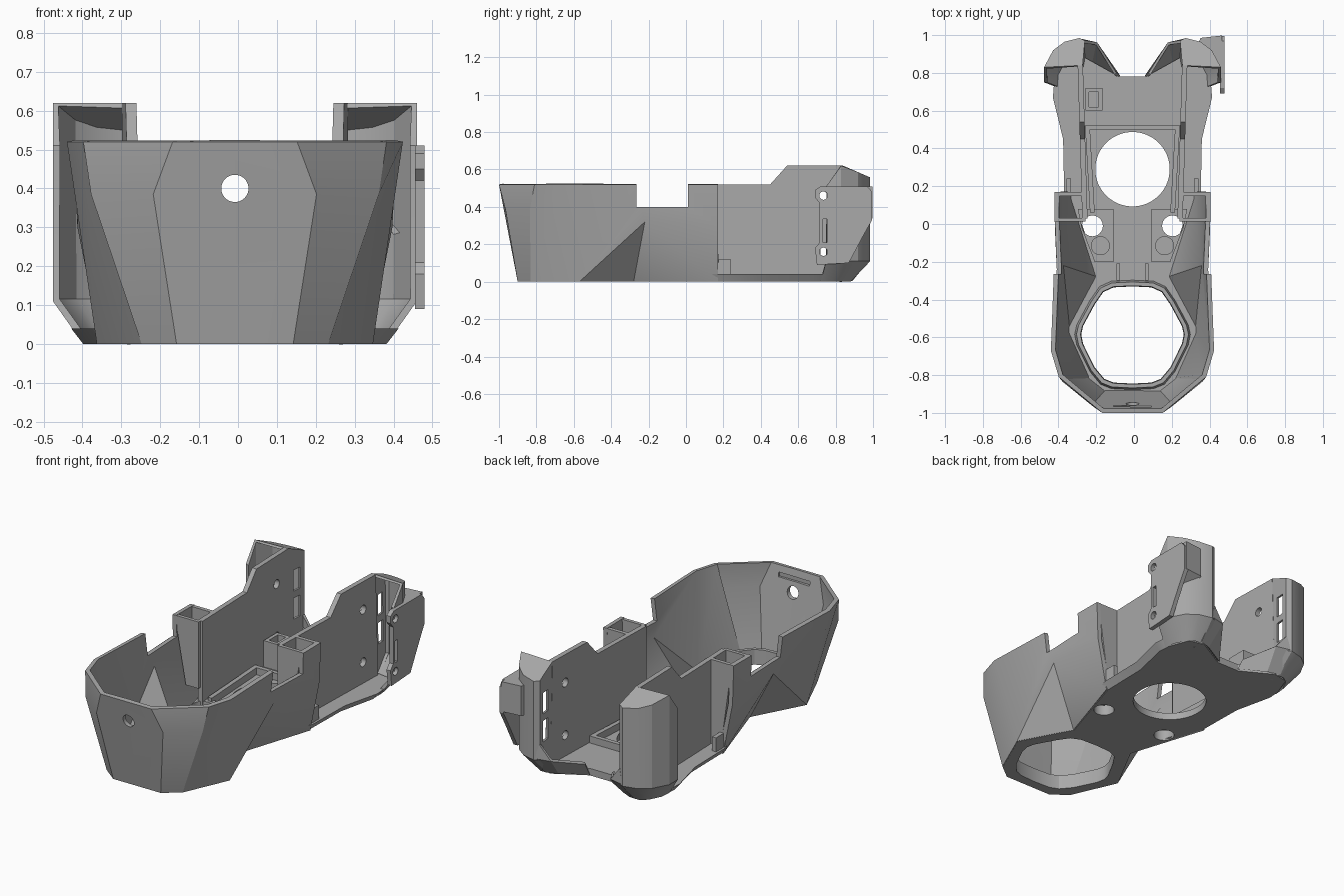
import bpy, bmesh, math
from mathutils import Vector

cube = bpy.data.objects.get("Cube")
if cube:
    bpy.data.objects.remove(cube, do_unlink=True)

grey = bpy.data.materials.new("matte grey")
grey.use_nodes = True
colour = (0.4, 0.4, 0.4, 1)
grey.diffuse_color = colour
grey.node_tree.nodes["Principled BSDF"].inputs["Base Color"].default_value = colour


def activate(obj):
    bpy.ops.object.select_all(action='DESELECT')
    obj.select_set(True)
    bpy.context.view_layer.objects.active = obj


def build(name, verts, faces, fix=True):
    mesh = bpy.data.meshes.new(name)
    mesh.from_pydata(verts, [], faces)
    if fix:
        bm = bmesh.new()
        bm.from_mesh(mesh)
        bmesh.ops.recalc_face_normals(bm, faces=bm.faces)
        bm.to_mesh(mesh)
        bm.free()
    mesh.materials.append(grey)
    obj = bpy.data.objects.new(name, mesh)
    bpy.context.collection.objects.link(obj)
    return obj


def loft(name, low, high):
    """Closed solid between two matching loops of 3D points."""
    n = len(low)
    sides = [(i, (i + 1) % n, n + (i + 1) % n, n + i) for i in range(n)]
    ends = [tuple(range(n))[::-1], tuple(range(n, 2 * n))]
    return build(name, list(low) + list(high), sides + ends)


def slab(name, plan, z0, z1):
    return loft(name, [(x, y, z0) for x, y in plan], [(x, y, z1) for x, y in plan])


def box(name, x, y, z):
    return slab(name, [(x[0], y[0]), (x[1], y[0]), (x[1], y[1]), (x[0], y[1])], *z)


def cylinder(name, centre, radius, depth, axis='Z', sides=40):
    pts = [(radius * math.cos(2 * math.pi * i / sides),
            radius * math.sin(2 * math.pi * i / sides)) for i in range(sides)]
    place = {'Z': lambda a, b, d: (a, b, d), 'X': lambda a, b, d: (d, a, b),
             'Y': lambda a, b, d: (a, d, b)}[axis]
    c = Vector(centre)
    return loft(name, [c + Vector(place(a, b, -depth / 2)) for a, b in pts],
                [c + Vector(place(a, b, depth / 2)) for a, b in pts])


def modify(obj, kind, **settings):
    activate(obj)
    mod = obj.modifiers.new(kind, kind)
    for key, value in settings.items():
        setattr(mod, key, value)
    bpy.ops.object.modifier_apply(modifier=mod.name)
    return obj


def mirror(obj):
    return modify(obj, 'MIRROR', use_clip=True, merge_threshold=0.0005)


def cut(obj, *cutters):
    for cutter in cutters:
        cutter.hide_render = True
        modify(obj, 'BOOLEAN', operation='DIFFERENCE', object=cutter, solver='EXACT')
        bpy.data.objects.remove(cutter, do_unlink=True)
    return obj


def both_sides(half):
    """Complete a symmetric outline from its +x half."""
    return half + [(-x, y) for x, y in reversed(half) if x > 0]


# Faceted front hull
TOP = 0.52
hull_points = [
    (0, -1, TOP), (0.16, -1, TOP), (0.39, -0.81, TOP), (0.432, -0.67, TOP),
    (0.417, -0.27, TOP), (0.412, 0.17, TOP),
    (0.21, -0.965, 0.385), (0.37, -0.835, 0.385),
    (0, -0.9, 0), (0.15, -0.9, 0), (0.24, -0.83, 0), (0.355, -0.57, 0),
    (0.2, -0.28, 0), (0.345, 0.17, 0), (0.39, -0.22, 0.32), (0.405, 0.17, 0.3)]
hull_faces = [(0, 8, 9, 6, 1), (1, 6, 7, 2), (6, 9, 10, 7), (2, 7, 10, 11, 3),
              (3, 11, 14, 4), (4, 14, 15, 5), (14, 13, 15), (14, 12, 13), (11, 12, 14)]
hull = mirror(build("front_hull", hull_points, hull_faces, fix=False))
modify(hull, 'SOLIDIFY', thickness=0.025, offset=-1)
notch = box("notch_cutter", (-0.6, 0.6), (-0.265, 0.01), (0.4, 0.7))
cut(hull, notch, cylinder("cable_hole_cutter", (0, -1, 0.4), 0.035, 0.3, 'Y'),
    box("groove_cutter", (-0.1, 0.1), (-0.976, -0.93), (0.46, 0.485)))

# Floor plate with openings
floor_half = [(0, -0.895), (0.15, -0.895), (0.235, -0.83), (0.35, -0.57), (0.195, -0.28),
              (0.335, 0.17), (0.34, 0.45), (0.39, 0.67), (0.385, 0.74), (0.34, 0.86),
              (0.25, 0.88), (0.07, 0.78)]
outline = both_sides(floor_half)
floor = loft("floor_plate", [(x, y, 0) for x, y in outline],
             [(x * (1.08 if y > 0.1 and abs(x) > 0.3 else 1), y, 0.04) for x, y in outline])
opening = both_sides([(0, -0.33), (0.1, -0.335), (0.155, -0.36), (0.2, -0.425), (0.262, -0.54),
                      (0.272, -0.585), (0.262, -0.635), (0.2, -0.76), (0.15, -0.82),
                      (0.1, -0.84), (0, -0.845)])


def opening_ring(scale, z):
    return [(x * scale, (y + 0.59) * scale - 0.59, z) for x, y in opening]


def opening_cutter():
    return loft("opening_cutter", opening_ring(0.99, -0.05), opening_ring(1.03, 0.2))


collar = loft("opening_collar", opening_ring(1.15, 0.01), opening_ring(1.09, 0.085))
cut(collar, opening_cutter())
cut(floor, opening_cutter(), cylinder("round_cutter", (0, 0.29, 0), 0.197, 0.4, sides=64))

# Mounting pads with screw holes and bosses
parts = [hull, floor, collar]
pad_plan = [(0.1, -0.2), (0.2, -0.2), (0.27, -0.02), (0.29, 0.08), (0.1, 0.08)]
for side, sign in (("left", 1), ("right", -1)):
    pad = slab(side + "_mount_pad", [(sign * x, y) for x, y in pad_plan], 0.035, 0.06)
    hole = (sign * 0.212, -0.01, 0)
    for plate in (pad, floor):
        cut(plate, cylinder("hole_cutter", hole, 0.055, 0.5))
    boss = cylinder(side + "_boss", (sign * 0.17, -0.115, 0.05), 0.05, 0.05)
    parts += [pad, boss]

# Rear side walls, leaning outward to the back
profile = [(0.03, 0.02), (0.03, 0.52), (0.45, 0.52), (0.54, 0.62), (0.84, 0.62), (0.86, 0.02)]
wall_x = lambda y: 0.238 + 0.03 * (y - 0.03)
walls = loft("rear_side_walls", [(wall_x(y), y, z) for y, z in profile],
             [(wall_x(y) + 0.028, y, z) for y, z in profile])
cut(walls, *[cylinder("bolt_cutter", (0.27, 0.73, z), 0.025, 0.2, 'X') for z in (0.16, 0.46)])
parts.append(mirror(walls))

# Hollow posts between hull and rear walls
for name, y, z in (("post_fronts", (0.012, 0.032), (0.14, TOP)),
                   ("post_backs", (0.148, 0.17), (0.03, TOP))):
    web = box(name, (0.25, 0.4), y, z)
    for v in web.data.vertices:
        if v.co.x > 0.3 and v.co.z < 0.3:
            v.co.x = 0.33
    parts.append(mirror(web))
parts.append(mirror(box("ledge_tabs", (0.325, 0.35), (0.16, 0.24), (0.03, 0.12))))

# Rear pods: tapered skirt, wall and sloping roof, open to the front
plan = [(0.468, 0.75), (0.468, 0.83), (0.42, 0.92), (0.36, 0.965), (0.28, 0.985),
        (0.252, 0.97), (0.264, 0.84)]
skirt = [(0.39, 0.72), (0.385, 0.78), (0.35, 0.85), (0.31, 0.88), (0.27, 0.88),
         (0.25, 0.87), (0.26, 0.82)]
n = len(plan)
rings = [(x, y, 0) for x, y in skirt] + [(x, y, 0.11) for x, y in plan]
rings += [(x, y, 0.62 - 0.43 * max(0, y - 0.84) if y > 0.8 else 0.51) for x, y in plan]
strips = [(r * n + i, r * n + i + 1, r * n + n + i + 1, r * n + n + i)
          for r in range(2) for i in range(n - 1)]
pods = build("rear_pods", rings, strips + [tuple(range(2 * n + 1, 3 * n))], fix=False)
modify(pods, 'SOLIDIFY', thickness=0.018, offset=-1)
cut(pods, *[box("slot_cutter", (0.22, 0.3), (0.885, 0.935), z)
            for z in ((0.2, 0.32), (0.36, 0.48))])
parts.append(mirror(pods))

# Angled brackets at the rear, beside the floor notch
bracket_points = [(0.07, 0.78, 0.01), (0.21, 0.86, 0.01), (0.28, 0.885, 0.01),
                  (0.28, 0.975, 0.12), (0.19, 0.955, 0.12), (0.09, 0.795, 0.07),
                  (0.255, 0.965, 0.2)]
brackets = build("rear_brackets", bracket_points, [(0, 5, 4, 1), (1, 4, 3, 2), (4, 6, 3)])
modify(brackets, 'SOLIDIFY', thickness=0.016, offset=0)
parts.append(mirror(brackets))

# Bolt flange on the left pod, with the block that joins it to the pod
flange_profile = [(0.69, 0.49), (0.72, 0.51), (0.97, 0.51), (0.995, 0.48), (0.995, 0.33),
                  (0.95, 0.25), (0.87, 0.1), (0.7, 0.09), (0.69, 0.18), (0.715, 0.21),
                  (0.715, 0.42), (0.69, 0.45)]
flange = loft("left_flange", [(0.463, y, z) for y, z in flange_profile],
              [(0.488, y, z) for y, z in flange_profile])
cut(flange, box("slot_cutter", (0.4, 0.5), (0.732, 0.755), (0.21, 0.335)),
    *[cylinder("bolt_cutter", (0.46, 0.735, z), 0.022, 0.2, 'X') for z in (0.16, 0.46)])
joint_plan = [(0.35, 0.96), (0.415, 0.915), (0.46, 0.84), (0.475, 0.84), (0.475, 0.998),
              (0.36, 0.985)]
joint = slab("left_flange_joint", joint_plan, 0.34, 0.51)
for v in joint.data.vertices:
    if v.co.z < 0.4 and v.co.y < 0.95:
        v.co.z = 0.26
parts += [flange, joint]

# Floor details: rails, crossbar, waist ribs and clip
rail_plan = [(0.2, 0.06), (0.225, 0.06), (0.25, 0.5), (0.225, 0.5)]
parts.append(mirror(slab("floor_rails", rail_plan, 0.03, 0.08)))
parts.append(box("floor_crossbar", (-0.25, 0.25), (0.5, 0.525), (0.03, 0.08)))
parts.append(mirror(box("waist_ribs", (0.065, 0.085), (-0.3, -0.21), (0.03, 0.09))))
clip = box("right_clip", (-0.25, -0.16), (0.6, 0.72), (0.03, 0.19))
parts.append(cut(clip, box("clip_cutter", (-0.23, -0.18), (0.62, 0.7), (0.06, 0.3))))

# The flange makes one side wider, so the centreline sits slightly to the right
for obj in parts:
    obj.location.x = -0.008
    activate(obj)
    bpy.ops.object.shade_smooth_by_angle(angle=math.radians(24))
